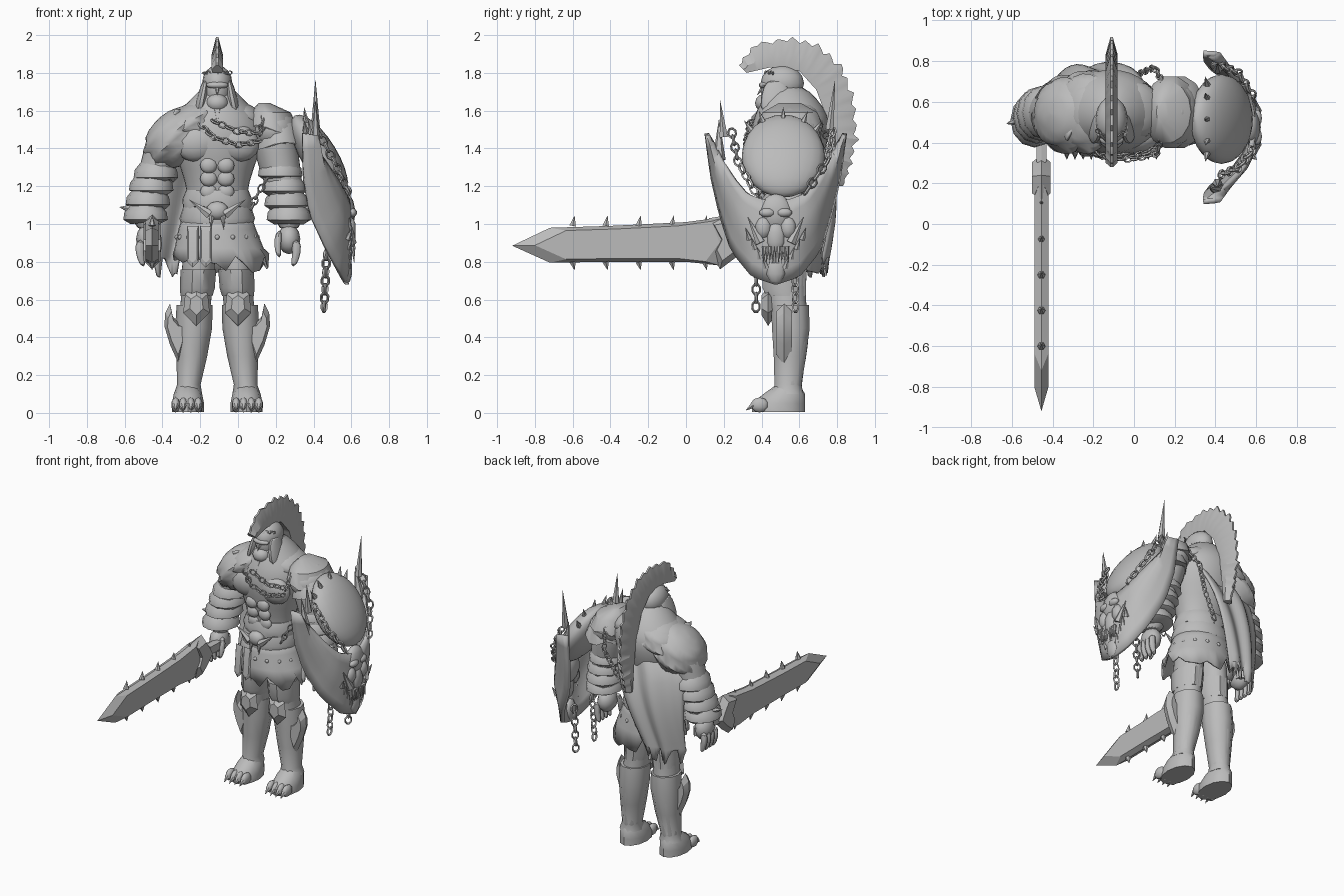
import bpy, math, random
from math import sin, cos, pi, radians
from mathutils import Vector, Matrix

random.seed(4)
cube = bpy.data.objects.get("Cube")
if cube:
    bpy.data.objects.remove(cube)

GREY = (.5, .5, .5, 1)
stone = bpy.data.materials.new("plain grey")
stone.use_nodes = True
stone.diffuse_color = GREY
stone.node_tree.nodes["Principled BSDF"].inputs["Base Color"].default_value = GREY
MID = -.11  # body centre line


def build(name, verts, faces, angle=40, subdiv=0, solid=0):
    mesh = bpy.data.meshes.new(name)
    mesh.from_pydata([tuple(v) for v in verts], [], faces)
    mesh.materials.append(stone)
    obj = bpy.data.objects.new(name, mesh)
    bpy.context.collection.objects.link(obj)
    if solid:
        mod = obj.modifiers.new("thickness", 'SOLIDIFY')
        mod.thickness, mod.offset = solid, 0
    if subdiv:
        obj.modifiers.new("smooth", 'SUBSURF').levels = subdiv
        obj.modifiers["smooth"].render_levels = subdiv
    bpy.ops.object.select_all(action='DESELECT')
    obj.select_set(True)
    bpy.context.view_layer.objects.active = obj
    bpy.ops.object.mode_set(mode='EDIT')
    bpy.ops.mesh.select_all(action='SELECT')
    bpy.ops.mesh.normals_make_consistent(inside=False)
    bpy.ops.object.mode_set(mode='OBJECT')
    bpy.ops.object.shade_smooth_by_angle(angle=radians(angle))
    return obj


def loft(name, rings, seg=16, subdiv=1, jag=0, caps=True):
    """Stack of horizontal ellipses: (x, y, z, rx, ry)."""
    verts, faces = [], []
    for k, (x, y, z, rx, ry) in enumerate(rings):
        for i in range(seg):
            a = 2 * pi * i / seg
            drop = random.uniform(-jag, jag) if k == len(rings) - 1 else 0
            verts.append((x + rx * cos(a), y + ry * sin(a), z + drop))
    for k in range(len(rings) - 1):
        for i in range(seg):
            j = (i + 1) % seg
            faces.append((k * seg + i, k * seg + j, (k + 1) * seg + j, (k + 1) * seg + i))
    if caps:
        faces += [tuple(range(seg)), tuple(range(len(verts) - seg, len(verts)))]
    return build(name, verts, faces, subdiv=subdiv, solid=0 if caps else .012)


def blob(name, loc, size, tilt=0, ripple=0, seg=16):
    """Ellipsoid, tilted about y, with optional cloth ripples."""
    verts, faces, rows = [], [], seg // 2 + 1
    for r in range(rows):
        t = .02 + (pi - .04) * r / (rows - 1)
        for i in range(seg):
            a = 2 * pi * i / seg
            g = 1 + ripple * sin(9 * t + 3 * a)
            p = Vector((size[0] * sin(t) * cos(a) * g, size[1] * sin(t) * sin(a) * g, size[2] * cos(t)))
            verts.append(Matrix.Rotation(tilt, 3, 'Y') @ p + Vector(loc))
    for r in range(rows - 1):
        for i in range(seg):
            j = (i + 1) % seg
            faces.append((r * seg + i, r * seg + j, r * seg + seg + j, r * seg + seg + i))
    faces += [tuple(range(seg)), tuple(range(len(verts) - seg, len(verts)))]
    return build(name, verts, faces, angle=60)


def spike(name, base, tip, radius, seg=6):
    base, tip = Vector(base), Vector(tip)
    turn = (tip - base).to_track_quat('Z', 'Y')
    verts = [base + turn @ Vector((radius * cos(2 * pi * i / seg), radius * sin(2 * pi * i / seg), 0)) for i in range(seg)]
    faces = [(i, (i + 1) % seg, seg) for i in range(seg)] + [tuple(range(seg))]
    return build(name, verts + [tip], faces)


def plate(name, outline, place, thick, inset=.75):
    """Flat outline with a sharp rim and bevelled raised faces."""
    n = len(outline)
    ca, cb = (sum(p[k] for p in outline) / n for k in (0, 1))
    inner = [(ca + (a - ca) * inset, cb + (b - cb) * inset) for a, b in outline]
    verts = [place(a, b, 0) for a, b in outline]
    verts += [place(a, b, thick) for a, b in inner] + [place(a, b, -thick) for a, b in inner]
    faces = [tuple(range(n, 2 * n)), tuple(range(2 * n, 3 * n))]
    for i in range(n):
        j = (i + 1) % n
        faces += [(i, j, n + j, n + i), (i, j, 2 * n + j, 2 * n + i)]
    return build(name, verts, faces, angle=20)


def along(path, t):
    s = min(t, .9999) * (len(path) - 1)
    k = int(s)
    return Vector(path[k]).lerp(Vector(path[k + 1]), s - k)


def chain(name, path, size=.022):
    length = sum((Vector(b) - Vector(a)).length for a, b in zip(path, path[1:]))
    count = max(2, int(length / (size * 1.5)))
    verts, faces, n, m = [], [], 8, 4
    for c in range(count):
        t = (c + .5) / count
        way = along(path, min(1, t + .02)) - along(path, t - .02 if t > .02 else 0)
        turn = way.to_track_quat('X', 'Z').to_matrix() @ Matrix.Rotation(pi / 2 * (c % 2) + .4, 3, 'X')
        start = len(verts)
        for i in range(n):
            a = 2 * pi * (i + .5) / n
            for j in range(m):
                b = 2 * pi * j / m
                w = size * (1 + .28 * cos(b))
                verts.append(along(path, t) + turn @ Vector((w * cos(a), .75 * w * sin(a), .28 * size * sin(b))))
                i2, j2 = (i + 1) % n, (j + 1) % m
                faces.append((start + i * m + j, start + i2 * m + j, start + i2 * m + j2, start + i * m + j2))
    return build(name, verts, faces)


def sheet(name, point, nu, nv, solid):
    verts = [point(u / nu, v / nv) for v in range(nv + 1) for u in range(nu + 1)]
    w = nu + 1
    faces = [(v * w + u, v * w + u + 1, v * w + w + u + 1, v * w + w + u) for v in range(nv) for u in range(nu)]
    return build(name, verts, faces, solid=solid)


# Torso and muscles
loft("torso", [(MID, .53, 1, .15, .13), (MID, .53, 1.12, .16, .13), (MID, .53, 1.22, .17, .14), (MID, .54, 1.35, .22, .19),
               (MID, .55, 1.48, .26, .22), (MID, .56, 1.58, .23, .2), (MID, .55, 1.66, .14, .15), (MID, .53, 1.74, .07, .09)])
for s in (-1, 1):
    blob("pectoral", (MID + s * .1, .41, 1.43), (.125, .065, .1), s * .2)
    blob("trapezius", (MID + s * .12, .56, 1.58), (.14, .14, .07), s * .4)
    for k in range(3):
        blob("abdominal", (MID + s * .045, .375 + .014 * k, 1.31 - .07 * k), (.046, .026, .042), seg=12)

# Head, helmet and beard
blob("head", (MID, .5, 1.71), (.075, .105, .12))
blob("helmet", (MID, .51, 1.745), (.08, .115, .095))
blob("brow", (MID, .415, 1.735), (.06, .03, .02), seg=12)
blob("jaw", (MID, .42, 1.64), (.06, .055, .05), seg=12)
spike("nose", (MID, .42, 1.74), (MID, .375, 1.68), .02)
spike("beard", (MID, .43, 1.64), (MID, .35, 1.53), .045)
for s in (-1, 1):
    loft("cheek_flap", [(MID + s * .06, .48, 1.77, .02, .06), (MID + s * .075, .47, 1.68, .028, .08),
                        (MID + s * .1, .48, 1.57, .04, .1)], seg=10)
chain("helmet_chain", [(MID - .075, .46, 1.8), (MID, .42, 1.8), (MID + .075, .46, 1.8)], .014)

# Plume: ragged crest running from brow to back
low = [(.32, 1.8), (.45, 1.83), (.6, 1.81), (.69, 1.71), (.75, 1.55), (.77, 1.4), (.79, 1.2)]
high = [(.28, 1.84), (.37, 1.95), (.55, 1.98), (.7, 1.94), (.83, 1.82), (.885, 1.64), (.9, 1.46), (.87, 1.32), (.83, 1.2)]
verts, faces, n = [], [], 54
for i in range(n + 1):
    a, b = along(low, i / n), along(high, i / n)
    b = b + (b - a) * (.02, -.09, .15)[i % 3] * random.uniform(.4, 1)
    m = a.lerp(b, .45)
    for w, p in ((.026, a), (.03, m), (.006, b), (-.006, b), (-.03, m), (-.026, a)):
        verts.append((MID + w, p.x, min(p.y, 2)))
for i in range(n):
    faces += [(i * 6 + k, i * 6 + (k + 1) % 6, i * 6 + 6 + (k + 1) % 6, i * 6 + 6 + k) for k in range(6)]
build("plume", verts, faces + [tuple(range(6)), tuple(range(n * 6, n * 6 + 6))], angle=25)

# Arms, layered cuffs and hands
arms = {"right": [(-.35, .55, 1.55, .09, .12), (-.39, .55, 1.42, .11, .13), (-.43, .55, 1.29, .09, .1), (-.47, .54, 1.18, .1, .11),
                  (-.49, .51, 1.05, .08, .09), (-.48, .49, .96, .055, .065)],
        "left": [(.14, .55, 1.58, .09, .12), (.19, .55, 1.45, .13, .14), (.22, .55, 1.3, .11, .12), (.25, .54, 1.17, .1, .11),
                 (.27, .52, 1.05, .08, .09), (.27, .5, .96, .055, .065)]}
for side, rings in arms.items():
    s = -1 if side == "right" else 1
    loft(side + "_arm", rings)
    for k in range(4):
        x, y, z = along([r[:3] for r in rings[2:5]], .06 + .31 * k)
        loft(side + "_cuff", [(x, y, z + .05, .08, .095), (x, y, z + .01, .112, .13), (x, y, z - .03, .118, .135),
                              (x, y, z - .05, .09, .1)], seg=12, subdiv=0, jag=.012)
    spike(side + "_elbow_spike", (x + s * .08, y, 1.08), (x + s * .14, y - .02, 1.09), .025)
    hx, hy = rings[-1][:2]
    blob(side + "_hand", (hx, hy - .01, .92), (.06, .08, .08), seg=12)
    for k in range(4):
        fy = hy - .07 + .04 * k
        loft(side + "_finger", [(hx + .035 * s, fy, .92, .028, .024), (hx + .045 * s, fy, .85, .025, .023),
                                (hx + .02 * s, fy, .77, .017, .016)], seg=8)
    loft(side + "_thumb", [(hx - s * .05, hy - .05, .97, .022, .025), (hx - s * .065, hy - .07, .88, .02, .02),
                           (hx - s * .05, hy - .08, .82, .012, .012)], seg=8)
blob("left_shoulder", (.19, .55, 1.5), (.13, .17, .12), .4)
for k in range(2):
    loft("shoulder_plate", [(.14 + .05 * k, .55, 1.64 - .05 * k, .03, .06), (.17 + .04 * k, .55, 1.59 - .06 * k, .11, .15),
                            (.18 + .04 * k, .55, 1.5 - .08 * k, .135, .18)], seg=14, subdiv=0, jag=.03)

# Draped cloak over the right shoulder and down the back
blob("shoulder_drape", (-.32, .54, 1.46), (.2, .19, .14), -.7, ripple=.07, seg=28)
blob("upper_drape", (-.23, .55, 1.53), (.18, .2, .11), -.5, ripple=.06, seg=28)


def cloak(u, v):
    hem = random.uniform(-.07, .04) if v == 1 else 0
    left, right = -.33 - .12 * min(1, 3 * v), .1 - .3 * v
    y = .73 + .05 * sin(pi * v) - .16 * (1 - v) ** 4 - .16 * (1 - u) ** 4 * (1 - .4 * v)
    return left + u * (right - left), y + .016 * sin(14 * u + 3 * v), 1.6 - .82 * v + hem


sheet("cloak", cloak, 22, 18, .015)

# Skirt, belt and waist skull
loft("skirt", [(MID, .53, 1.06, .17, .15), (MID, .53, .97, .2, .17), (MID + .01, .53, .87, .23, .185),
               (MID + .02, .53, .79, .25, .195)], seg=30, subdiv=0, jag=.055, caps=False)
loft("fur_band", [(MID, .53, 1.18, .165, .145), (MID, .53, 1.13, .185, .165), (MID, .53, 1.08, .18, .16)], seg=30, subdiv=0, jag=.02)
loft("belt", [(MID, .53, 1.09, .18, .16), (MID, .53, 1.03, .2, .175), (MID, .53, 1, .19, .17)], seg=24, subdiv=0)
for k in range(16):
    a = 2 * pi * k / 16
    blob("stud", (MID + .212 * cos(a), .53 + .178 * sin(a), .93), (.014, .014, .014), seg=8)
blob("belt_skull", (MID, .365, 1.07), (.06, .04, .05), seg=12)
for s in (-1, 1):
    spike("skull_tusk", (MID + s * .04, .35, 1.05), (MID + s * .15, .35, 1.13), .028)
    spike("skull_fang", (MID + s * .03, .35, 1.04), (MID + s * .035, .34, .97), .016)
for x in (-.24, -.17):
    plate("front_tassel", [(x + a, z) for a, z in ((-.03, .99), (.03, .99), (.03, .8), (0, .77), (-.03, .8))],
          lambda a, b, t: (a, .35 - (1 - b) * .1 + t + .6 * (a - MID) ** 2, b), .008)

# Legs, greaves and clawed feet
for s, side in ((-1, "right"), (1, "left")):
    def at(x):
        return MID + s * x
    loft(side + "_leg", [(at(.09), .53, .96, .09, .12), (at(.1), .53, .76, .09, .115), (at(.11), .53, .6, .08, .1),
                         (at(.13), .56, .45, .085, .1), (at(.14), .56, .3, .07, .08), (at(.15), .54, .15, .06, .07), (at(.155), .54, .06, .06, .08)])
    loft(side + "_greave", [(at(.12), .55, .57, .095, .105), (at(.125), .555, .45, .098, .105), (at(.135), .55, .3, .082, .09),
                            (at(.15), .54, .15, .062, .075), (at(.155), .54, .1, .075, .085)], seg=10, subdiv=0)
    loft(side + "_thigh_plate", [(at(.1), .52, .76, .095, .125), (at(.105), .52, .66, .092, .12), (at(.11), .53, .62, .085, .11)], seg=10, subdiv=0)
    plate(side + "_knee_plate", [(at(.04), .53), (at(.05), .63), (at(.11), .67), (at(.17), .63), (at(.18), .53), (at(.11), .46)],
          lambda a, b, t: (a, .435 + t, b), .035, .5)
    plate(side + "_greave_wing", [(at(.2), .25), (at(.25), .36), (at(.28), .46), (at(.275), .53), (at(.25), .58), (at(.235), .51), (at(.2), .47),
                                  (at(.15), .46), (at(.17), .34)], lambda a, b, t: (a, .52 + t, b), .04, .7)
    loft(side + "_foot", [(at(.155), .54, .15, .05, .06), (at(.155), .52, .1, .075, .11), (at(.155), .49, .05, .085, .14),
                          (at(.155), .49, .005, .085, .14)], seg=12, subdiv=0)
    for k in range(4):
        x = at(.1 + .04 * k)
        blob(side + "_toe", (x, .39, .042), (.024, .05, .04), seg=10)
        spike(side + "_claw", (x, .355, .04), (x, .315, .012), .018)

# Great sword held forward in the right hand
SWORD = -.455


def blade_side(a, b, t):
    return SWORD + t, a, b


plate("blade", [(-.92, .885), (-.72, .98), (-.4, .99), (0, 1.01), (.22, 1.04), (.27, .9), (.18, .78), (0, .8), (-.4, .8), (-.72, .795)],
      blade_side, .035, .82)
plate("guard", [(.12, 1.03), (.24, 1.05), (.3, .97), (.34, .9), (.26, .82), (.18, .76), (.14, .84), (.18, .92)], blade_side, .045, .7)
plate("grip", [(.28, .95), (.56, .94), (.56, .88), (.28, .88)], blade_side, .025, .8)
for k in range(5):
    y = -.6 + .175 * k
    for s in (-1, 1):
        spike("blade_spike", (SWORD, y, .895 + s * .095), (SWORD, y + .01, .9 + s * .145), .02)

# Shield: curled wings, dome, skull, spikes; points are (x, distance from middle, z)
HUB = .475
rim = [(.34, .365, 1.48), (.345, .335, 1.25), (.38, .29, 1.05), (.47, .23, .86), (.55, .12, .72), (.575, 0, .68)]
inside = [(.36, .355, 1.46), (.45, .28, 1.34), (.52, .22, 1.24), (.565, .15, 1.16), (.58, .07, 1.13), (.585, 0, 1.12)]
for s in (-1, 1):
    def wing(u, v):
        p = along(inside, v).lerp(along(rim, v), u)
        crease = .05 * (1 - abs(2 * u - 1)) * (1 - v) + .015 * sin(pi * u)
        return p.x + crease, HUB + s * p.y, p.z
    sheet("shield_wing", wing, 6, 14, .025)
    chain("dome_chain", [(.42, .51 + s * .27, 1.5), (.51, .51 + s * .235, 1.33), (.585, .5 + s * .13, 1.16)], .028)
    chain("hanging_chain", [(.47, HUB + s * .1, .86), (.455, HUB + s * .105, .54)], .028)
    spike("shield_horn", (.41, HUB + s * .3, 1.34), (.37, HUB + s * .3, 1.56), .035)
    spike("skull_tusk", (.6, HUB + s * .08, .9), (.59, HUB + s * .15, 1.04), .028)
    blob("skull_cheek", (.59, HUB + s * .065, .98), (.035, .045, .06), seg=10)
    blob("skull_brow", (.605, HUB + s * .045, 1.06), (.025, .045, .025), seg=10)
    for k in range(4):
        spike("rim_tooth", (.58, HUB + s * (.05 + .03 * k), .77 + .05 * k), (.605, HUB + s * (.07 + .03 * k), .83 + .05 * k), .018)
        spike("skull_fang", (.61, HUB + s * (.015 + .015 * k), .88), (.615, HUB + s * (.015 + .017 * k), .79), .012)
blob("shield_dome", (.43, .515, 1.36), (.095, .22, .25), -.55, seg=24)
blob("shield_skull", (.575, HUB, 1.06), (.045, .09, .1), seg=14)
blob("skull_snout", (.59, HUB, .93), (.035, .055, .09), seg=10)
blob("skull_jaw", (.575, HUB, .76), (.03, .055, .08), seg=10)
spike("tall_spike", (.41, .2, 1.46), (.41, .18, 1.66), .025)
spike("tall_spike", (.41, .76, 1.5), (.41, .79, 1.77), .025)
for k in range(5):
    a = pi * (k + .5) / 5
    spike("dome_spike", (.36, .515 + .17 * cos(a), 1.46 + .08 * sin(a)), (.35, .515 + .22 * cos(a), 1.52 + .1 * sin(a)), .02)

# Body chains
chain("chest_chain", [(-.2, .36, 1.53), (-.13, .32, 1.46), (0, .32, 1.42), (.12, .35, 1.44)])
chain("collar_chain", [(-.14, .34, 1.55), (0, .33, 1.49), (.12, .37, 1.48), (.14, .42, 1.58)])
chain("back_chain", [(.15, .68, 1.57), (.1, .77, 1.42), (.03, .74, 1.27), (-.08, .71, 1.1)])
chain("hip_chain", [(.16, .42, 1.25), (.1, .4, 1.15), (.07, .38, 1.08)])
